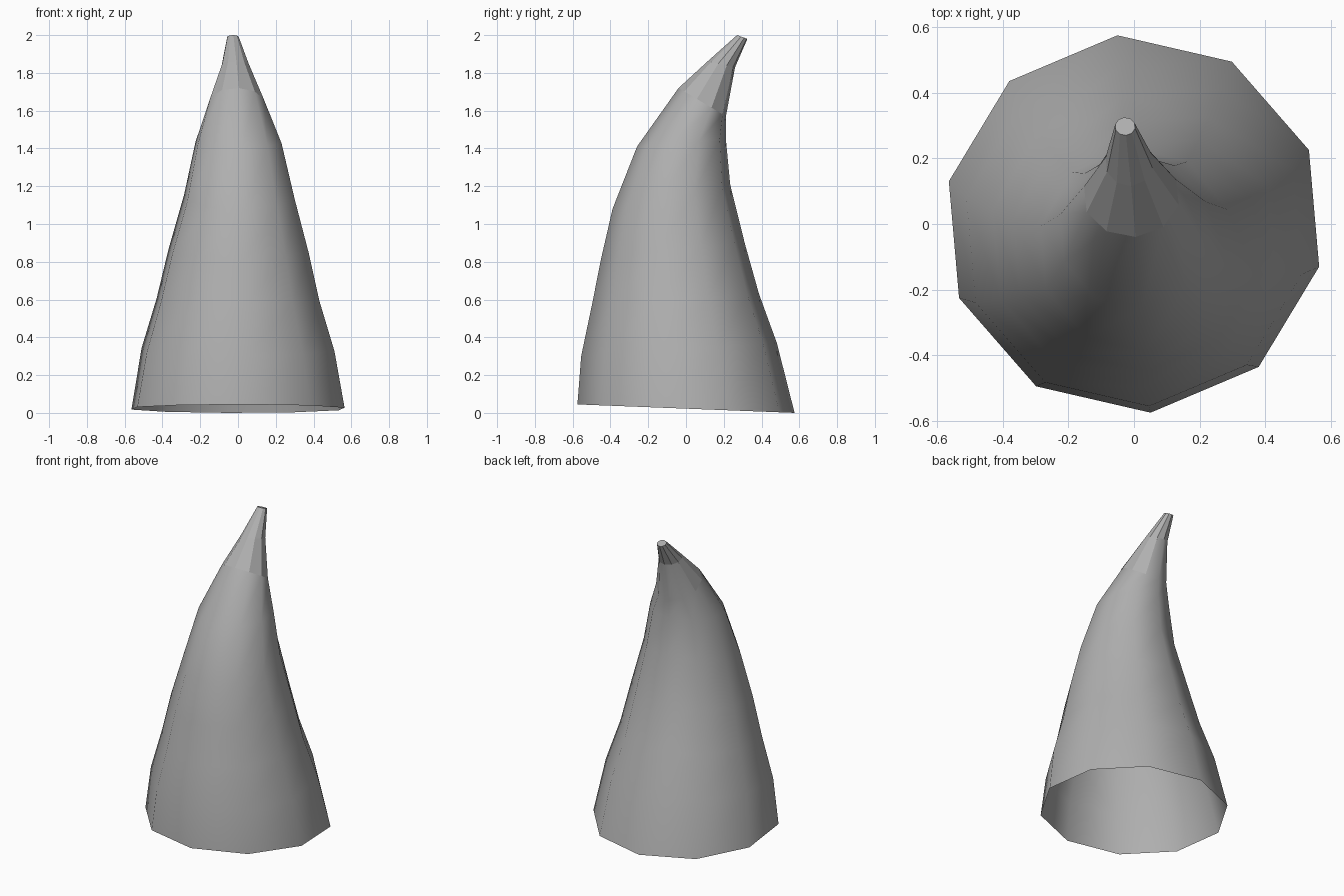
import bpy, bmesh, math
from mathutils import Vector

if "Cube" in bpy.data.objects:
    bpy.data.objects.remove(bpy.data.objects["Cube"])

SIDES = 10
TWIST = math.radians(95)
# each ring: front y, front z, back y, back z, half width, centre x
RINGS = [
    (-0.577, 0.045, 0.577, 0.00, 0.579, 0.0),
    (-0.557, 0.30, 0.483, 0.37, 0.524, 0.0),
    (-0.50, 0.57, 0.388, 0.63, 0.442, 0.0),
    (-0.45, 0.82, 0.312, 0.90, 0.38, 0.003),
    (-0.39, 1.08, 0.235, 1.21, 0.30, 0.008),
    (-0.26, 1.41, 0.212, 1.45, 0.234, 0.003),
    (-0.04, 1.72, 0.212, 1.57, 0.148, -0.008),
    (0.115, 1.862, 0.26, 1.83, 0.073, -0.015),
    (0.27, 2.00, 0.325, 1.98, 0.031, -0.027),
]
FLAT_FROM = 6          # the tip above this ring is faceted
SMOOTH_BACK = (0, 1, 9)  # except for its lower back faces

bm = bmesh.new()
angles = [TWIST + 2 * math.pi * i / SIDES for i in range(SIDES)]
loops = []
for fy, fz, by, bz, half, cx in RINGS:
    centre = Vector((cx, (fy + by) / 2, (fz + bz) / 2))
    depth = Vector((0, (by - fy) / 2, (bz - fz) / 2))
    side = Vector((half, 0, 0))
    loops.append([bm.verts.new(centre + side * math.cos(a) + depth * math.sin(a)) for a in angles])

# curved wall, open at the bottom
for r in range(len(loops) - 1):
    lo, hi = loops[r], loops[r + 1]
    for i in range(SIDES):
        j = (i + 1) % SIDES
        face = bm.faces.new((lo[i], lo[j], hi[j], hi[i]))
        face.smooth = r < FLAT_FROM or (r == FLAT_FROM and i in SMOOTH_BACK)
# small cut-off tip
bm.faces.new(loops[-1])

mesh = bpy.data.meshes.new("horn")
bm.to_mesh(mesh)
bm.free()

# dark grey horn
grey = bpy.data.materials.new("dark_grey")
grey.diffuse_color = (0.43, 0.43, 0.43, 1)
grey.use_nodes = True
grey.node_tree.nodes["Principled BSDF"].inputs["Base Color"].default_value = grey.diffuse_color
mesh.materials.append(grey)
horn = bpy.data.objects.new("horn", mesh)
bpy.context.collection.objects.link(horn)
